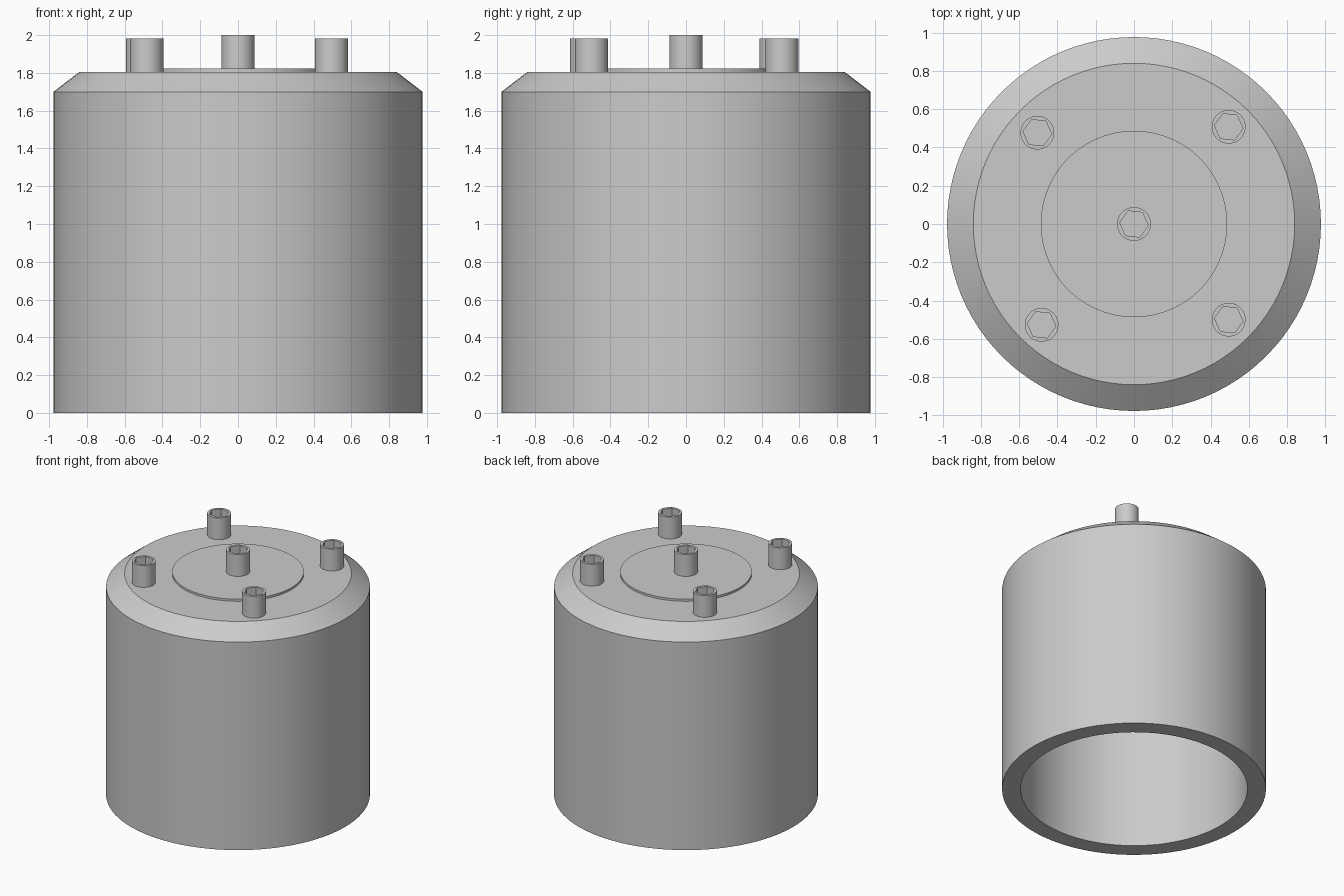
import bpy, bmesh, math

cube = bpy.data.objects.get("Cube")
if cube:
    bpy.data.objects.remove(cube, do_unlink=True)

GREY = (0.6, 0.6, 0.6, 1.0)
metal = bpy.data.materials.new("grey metal")
metal.use_nodes = True
metal.diffuse_color = GREY
metal.node_tree.nodes["Principled BSDF"].inputs["Base Color"].default_value = GREY


def ring_points(radius, z, steps, hexagonal):
    """Points of a round ring, or of a hexagon sampled at the same angles."""
    points = []
    for i in range(steps):
        a = math.tau * i / steps
        r = radius
        if hexagonal:
            r *= math.cos(math.pi / 6) / math.cos(a % (math.pi / 3) - math.pi / 6)
        points.append((r * math.cos(a), r * math.sin(a), z))
    return points


def lathe(name, rings, steps, location=(0, 0, 0), turn=0):
    """Skin a stack of rings (radius, z, hexagonal) and cap both ends."""
    bm = bmesh.new()
    loops = [[bm.verts.new(p) for p in ring_points(r, z, steps, h)]
             for r, z, h in rings]
    for low, high in zip(loops, loops[1:]):
        for i in range(steps):
            j = (i + 1) % steps
            bm.faces.new((low[i], low[j], high[j], high[i]))
    bm.faces.new(loops[0][::-1])
    bm.faces.new(loops[-1])
    bmesh.ops.recalc_face_normals(bm, faces=bm.faces)
    mesh = bpy.data.meshes.new(name)
    bm.to_mesh(mesh)
    bm.free()
    mesh.materials.append(metal)
    obj = bpy.data.objects.new(name, mesh)
    bpy.context.collection.objects.link(obj)
    obj.location = location
    obj.rotation_euler.z = math.radians(turn)
    bpy.ops.object.select_all(action="DESELECT")
    obj.select_set(True)
    bpy.context.view_layer.objects.active = obj
    bpy.ops.object.shade_smooth_by_angle(angle=math.radians(25))
    return obj


LID = 1.805      # top of the housing
DISC = 1.822     # top of the raised centre disc

# Hollow housing, open below, with a chamfered top
lathe("housing", [(0.84, 1.70, False), (0.84, 0, False), (0.977, 0, False),
                  (0.977, 1.70, False), (0.84, LID, False)], 96)

# Thin raised disc in the middle of the lid
lathe("centre_disc", [(0.487, LID - 0.005, False), (0.487, DISC, False)], 96)

# Socket head screws
HEIGHT, SOCKET = 0.178, 0.1
screws = {
    "centre_screw": (0, 0, DISC),
    "back_left_screw": (0.495, 0.508, LID),
    "back_right_screw": (-0.505, 0.477, LID),
    "front_left_screw": (0.495, -0.50, LID),
    "front_right_screw": (-0.483, -0.527, LID),
}
for name, place in screws.items():
    lathe(name, [(0.088, 0, False), (0.088, HEIGHT, False),
                 (0.075, HEIGHT, True), (0.075, HEIGHT - SOCKET, True)],
          48, place, turn=-6)
